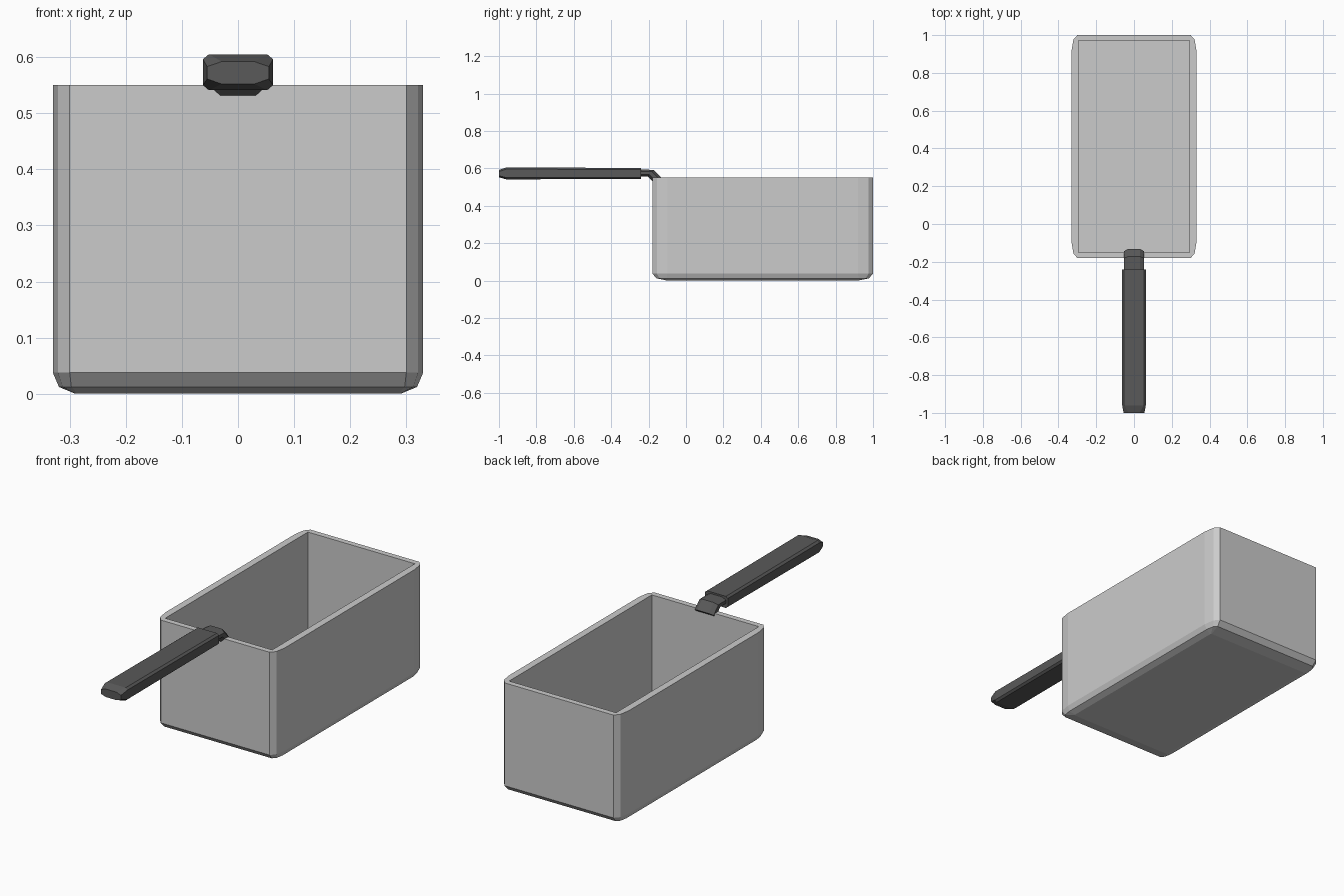
import bpy
import bmesh

if "Cube" in bpy.data.objects:
    bpy.data.objects.remove(bpy.data.objects["Cube"])


def loft(name, rings, mat=None):
    """Skin a list of equal-length rings and cap both ends."""
    bm = bmesh.new()
    loops = [[bm.verts.new(p) for p in ring] for ring in rings]
    n = len(loops[0])
    for a, b in zip(loops, loops[1:]):
        for i in range(n):
            j = (i + 1) % n
            bm.faces.new((a[i], a[j], b[j], b[i]))
    bm.faces.new(loops[0])
    bm.faces.new(loops[-1])
    bmesh.ops.recalc_face_normals(bm, faces=bm.faces)
    mesh = bpy.data.meshes.new(name)
    bm.to_mesh(mesh)
    bm.free()
    obj = bpy.data.objects.new(name, mesh)
    bpy.context.collection.objects.link(obj)
    if mat:
        mesh.materials.append(mat)
    return obj


CY = 0.41  # middle of the pan along y


def outline(hx, hy, rx, ry, z):
    """Rectangle with two-segment rounded corners."""
    pts = []
    for sx, sy in ((1, 1), (-1, 1), (-1, -1), (1, -1)):
        arc = [(hx, hy - ry), (hx - 0.3 * rx, hy - 0.3 * ry), (hx - rx, hy)]
        if sx * sy < 0:
            arc.reverse()
        pts += [(sx * x, CY + sy * y, z) for x, y in arc]
    return pts


def inner(z):
    """Sharp cavity outline, with points repeating the rim's corner layout."""
    return outline(0.295, 0.562, 0.0004, 0.0004, z)


# Pan body: rounded base, straight walls, flat rim, sharp-cornered cavity
loft("pan_body", [
    outline(0.290, 0.510, 0.004, 0.008, 0.0),
    outline(0.319, 0.568, 0.022, 0.056, 0.012),
    outline(0.330, 0.590, 0.030, 0.080, 0.0375),
    outline(0.330, 0.590, 0.030, 0.080, 0.55),
    inner(0.55),
    inner(0.035),
])

dark = bpy.data.materials.new("dark_grey")
dark.diffuse_color = (0.1, 0.1, 0.1, 1)
dark.use_nodes = True
dark.node_tree.nodes["Principled BSDF"].inputs["Base Color"].default_value = dark.diffuse_color


def section(top, bottom, half_w, flat_w, side):
    """Octagon between a top and bottom (y, z); side = share of height at full width."""
    lo, hi = (1 - side) / 2, (1 + side) / 2
    shape = [(flat_w, 0), (half_w, lo), (half_w, hi), (flat_w, 1),
             (-flat_w, 1), (-half_w, hi), (-half_w, lo), (-flat_w, 0)]
    return [(x, bottom[0] + t * (top[0] - bottom[0]),
             bottom[1] + t * (top[1] - bottom[1])) for x, t in shape]


# Grip with tapered end
loft("handle_grip", [
    section((-1.0, 0.592), (-1.0, 0.552), 0.055, 0.029, 0.55),
    section((-0.96, 0.605), (-0.96, 0.541), 0.0625, 0.052, 0.72),
    section((-0.24, 0.602), (-0.24, 0.544), 0.0625, 0.052, 0.72),
], dark)

# Neck bending down into the rim
loft("handle_neck", [
    section((-0.27, 0.594), (-0.27, 0.556), 0.052, 0.032, 0.45),
    section((-0.172, 0.592), (-0.205, 0.556), 0.052, 0.032, 0.45),
    section((-0.133, 0.552), (-0.170, 0.522), 0.052, 0.032, 0.45),
], dark)
